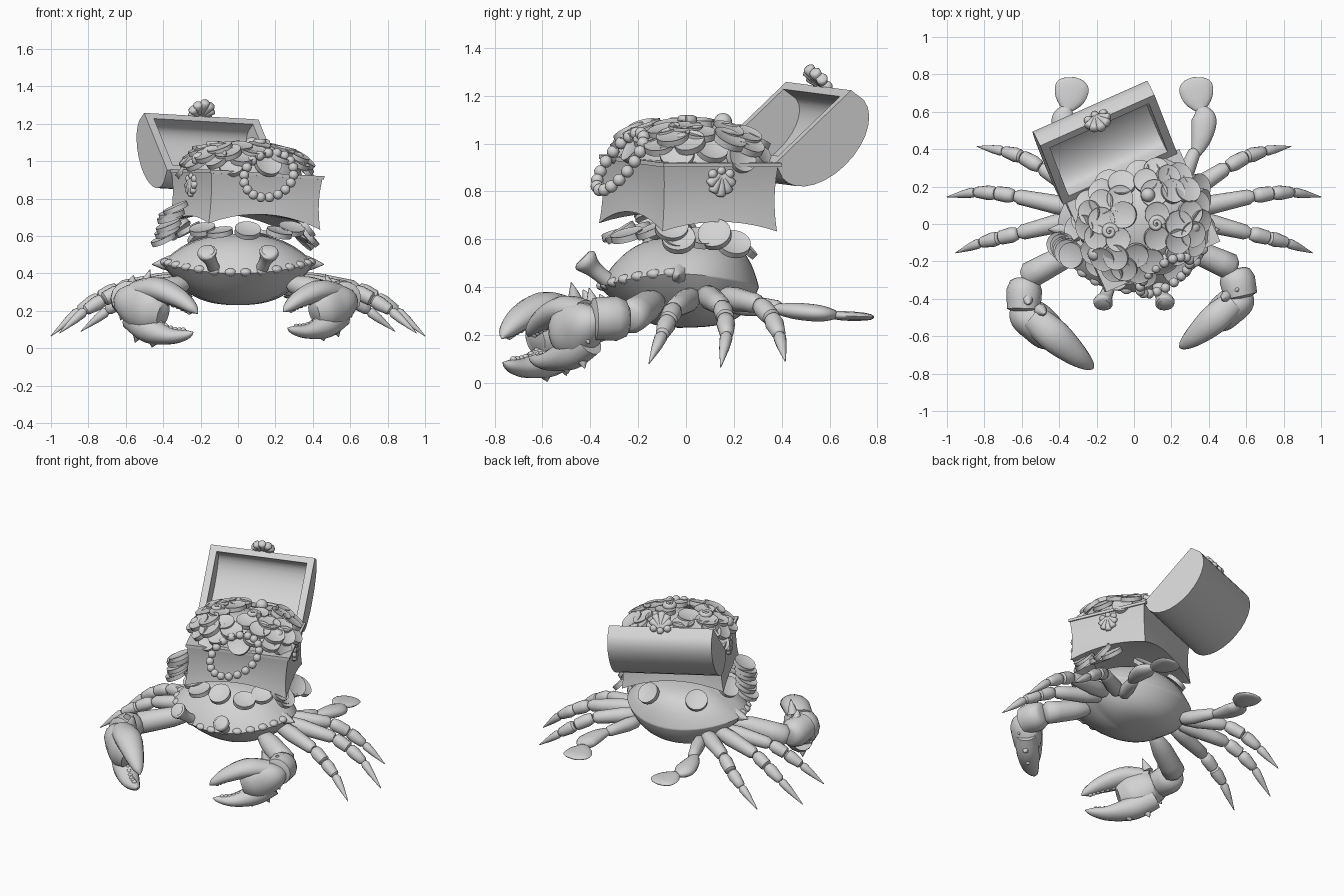
import bpy, bmesh, math, random
from mathutils import Matrix, Vector

random.seed(4)
cube = bpy.data.objects.get("Cube")
if cube:
    bpy.data.objects.remove(cube)

grey = bpy.data.materials.new("plain grey")
grey.use_nodes = True
grey.diffuse_color = (0.65, 0.65, 0.65, 1)
grey.node_tree.nodes["Principled BSDF"].inputs["Base Color"].default_value = grey.diffuse_color


def finish(name, bm, angle=40):
    bmesh.ops.recalc_face_normals(bm, faces=bm.faces)
    mesh = bpy.data.meshes.new(name)
    bm.to_mesh(mesh)
    bm.free()
    mesh.materials.append(grey)
    ob = bpy.data.objects.new(name, mesh)
    bpy.context.collection.objects.link(ob)
    for o in bpy.context.selected_objects:
        o.select_set(False)
    ob.select_set(True)
    bpy.context.view_layer.objects.active = ob
    bpy.ops.object.shade_smooth_by_angle(angle=math.radians(angle))


def spline(rows, steps=5):
    """Smooth rows of (x, y, z, width, height)."""
    out = []
    for i in range(len(rows) - 1):
        a, b, c, d = (rows[max(i - 1, 0)], rows[i], rows[i + 1], rows[min(i + 2, len(rows) - 1)])
        for k in range(steps):
            t = k / steps
            out.append([q + 0.5 * t * (r - p + t * (2 * p - 5 * q + 4 * r - s + t * (3 * (q - r) + s - p)))
                        for p, q, r, s in zip(a, b, c, d)])
    return out + [list(rows[-1])]


def loft(bm, rows, n=14):
    pts = [Vector(r[:3]) for r in rows]
    rings = []
    for i, r in enumerate(rows):
        t = (pts[min(i + 1, len(pts) - 1)] - pts[max(i - 1, 0)]).normalized()
        side = t.cross(Vector((1, 0, 0)) if abs(t.z) > 0.95 else Vector((0, 0, 1))).normalized()
        up = side.cross(t)
        w, h = max(r[3], 0.002), max(r[4], 0.002)
        rings.append([bm.verts.new(pts[i] + side * w * math.cos(a) + up * h * math.sin(a))
                      for a in (2 * math.pi * k / n for k in range(n))])
    for r0, r1 in zip(rings, rings[1:]):
        for k in range(n):
            bm.faces.new((r0[k], r0[(k + 1) % n], r1[(k + 1) % n], r1[k]))
    bm.faces.new(rings[0])
    bm.faces.new(rings[-1])


def segment(bm, a, b, r0, r1, tip=False):
    """Swollen limb segment, or a pointed one."""
    a, b = Vector(a), Vector(b)
    shape = ((0, .6), (.08, .9), (.35, 1.08), (.7, 1), (.92, .95), (1, .6))
    if tip:
        shape = ((0, .7), (.1, 1), (.4, .9), (.75, .5), (1, .03))
    loft(bm, [(*a.lerp(b, t), (r0 + (r1 - r0) * t) * s, (r0 + (r1 - r0) * t) * s) for t, s in shape])


def spike(bm, p, d, r):
    p, d = Vector(p), Vector(d)
    loft(bm, [(*p, r, r), (*(p + d * .5), r * .6, r * .6), (*(p + d), 0, 0)], 8)


def ball(bm, p, r, scale=(1, 1, 1), m=Matrix()):
    bmesh.ops.create_uvsphere(bm, u_segments=16, v_segments=10, radius=r,
                              matrix=m @ Matrix.Translation(p) @ Matrix.Diagonal((*scale, 1)))


# carapace: lens-shaped shell with a blunt back, drooping knobbly front rim and side points
bm = bmesh.new()
bmesh.ops.create_uvsphere(bm, u_segments=48, v_segments=28, radius=1)
for v in bm.verts:
    x, y, z = v.co
    p = 2.4 + 3.5 * max(0, y)
    lens = 1 - min(1, math.hypot(x, y)) ** p
    edge = .455 - .055 * y * y
    v.co = (x * .41, y * .335 - .03, edge + ((.61 if z > 0 else .23) - edge) * lens)
for s in (-1, 1):
    spike(bm, (s * .36, -.03, .453), (s * .1, 0, -.005), .045)
    for deg in range(-84, -5, 13):
        c, d = math.cos(math.radians(deg)), math.sin(math.radians(deg))
        ball(bm, (s * .385 * c, -.03 + .315 * d, .46 - .055 * d * d), .027, (1.2, 1.2, .8))
finish("carapace", bm, 60)

# eye stalks
for s, side in ((-1, "right"), (1, "left")):
    bm = bmesh.new()
    loft(bm, spline([(s * .115, -.27, .39, .04, .04), (s * .13, -.33, .43, .033, .033),
                     (s * .15, -.385, .475, .036, .036), (s * .165, -.42, .51, .053, .053),
                     (s * .167, -.432, .522, .04, .04)]))
    finish(side + "_eye_stalk", bm)

# three pairs of walking legs and one pair of paddles
legs = {"rear": ((.26, .15, .36), (.5, .305, .33), (.6, .36, .27), (.7, .39, .2), (.84, .415, .09)),
        "middle": ((.3, .08, .37), (.64, .15, .32), (.74, .165, .27), (.85, .17, .2), (1, .145, .065)),
        "front": ((.3, .03, .36), (.62, -.05, .31), (.72, -.075, .26), (.82, -.1, .2), (.955, -.155, .08))}
for s, side in ((-1, "right"), (1, "left")):
    for name, joints in legs.items():
        bm = bmesh.new()
        j = [(s * x, y, z) for x, y, z in joints]
        segment(bm, j[0], j[1], .05, .042)
        segment(bm, j[1], j[2], .038, .04)
        segment(bm, j[2], j[3], .04, .03)
        segment(bm, j[3], j[4], .028, .018, tip=True)
        finish(f"{side}_{name}_leg", bm)
    bm = bmesh.new()
    segment(bm, (s * .24, .18, .33), (s * .33, .4, .31), .045, .035)
    loft(bm, spline([(s * .33, .37, .31, .025, .02), (s * .36, .46, .3, .055, .035),
                     (s * .375, .56, .29, .066, .035), (s * .36, .62, .285, .03, .02)]))
    loft(bm, spline([(s * .36, .6, .285, .02, .015), (s * .345, .66, .28, .075, .02),
                     (s * .33, .73, .277, .09, .018), (s * .322, .77, .275, .06, .012),
                     (s * .32, .785, .275, .004, .004)]))
    finish(side + "_paddle", bm, 60)


# claws: the right one is larger, the left one mirrored and reduced
def claw(side, k, place, base, elbow):
    bm = bmesh.new()

    def part(rows):
        loft(bm, spline([(*place(*r[:3]), r[3] * k, r[4] * k) for r in rows]))
    segment(bm, base, elbow, .05, .078)
    segment(bm, elbow, place(-.59, -.47, .27), .085, .095)
    part([(-.6, -.42, .27, .06, .05), (-.575, -.48, .25, .098, .1), (-.515, -.53, .225, .105, .135),
          (-.45, -.59, .2, .095, .125), (-.4, -.63, .18, .05, .07)])
    upper = [(-.54, -.5, .3, .075, .06), (-.43, -.595, .315, .088, .065),
             (-.32, -.69, .27, .066, .052), (-.245, -.75, .215, .035, .03), (-.215, -.77, .185, .003, .003)]
    lower = [(-.56, -.48, .17, .07, .08), (-.47, -.57, .1, .08, .075),
             (-.36, -.67, .065, .06, .045), (-.275, -.735, .072, .03, .025), (-.24, -.765, .085, .003, .003)]
    part(upper)
    part(lower)
    # teeth on the biting edges
    for rows, sign in ((upper, -1), (lower, 1)):
        for r in spline(rows, 4)[5:12]:
            ball(bm, place(r[0], r[1], r[2] + sign * r[4] * .9), .015 * k)
    # spines on wrist, palm and lower edge
    for p, d in (((-.5, -.46, .33), (.03, -.02, .09)), ((-.57, -.4, .33), (.01, -.03, .06)),
                 ((-.6, -.5, .2), (-.03, .02, -.05)), ((-.53, -.52, .09), (-.02, .02, -.06)),
                 ((-.45, -.59, .045), (-.01, .01, -.04))):
        q = Vector(place(*p))
        spike(bm, q, Vector(place(*(Vector(p) + Vector(d)))) - q, .036 * k)
    finish(side + "_claw", bm, 50)


claw("right", 1, lambda x, y, z: (x, y, z), (-.27, -.12, .35), (-.585, -.29, .26))
claw("left", .9, lambda x, y, z: (.6 - .88 * (x + .62), -.37 + .88 * (y + .44), .25 + .86 * (z - .25)),
     (.27, -.12, .35), (.54, -.24, .27))

# chest body: slightly waisted box with arched lower edges
chest = Matrix.Translation((.04, .015, .79)) @ Matrix.Rotation(math.radians(24), 4, 'Z') \
    @ Matrix.Rotation(math.radians(3), 4, 'Y')
bm = bmesh.new()
bmesh.ops.create_cube(bm, size=2)
bmesh.ops.subdivide_edges(bm, edges=bm.edges[:], cuts=9, use_grid_fill=True)
for v in bm.verts:
    x, y, z = v.co
    waist = 1 - .035 * (1 - z * z)
    lift = (.065 * (1 - x * x) + .04 * x * x * (1 - y * y)) * (1 - z) / 2
    v.co = chest @ Vector((x * .327 * waist, y * .262 * waist - .004, z * .14 + lift))
finish("chest_body", bm)
bm = bmesh.new()
bmesh.ops.create_cube(bm, size=1, matrix=chest @ Matrix.Translation((0, 0, .138))
                      @ Matrix.Diagonal((.668, .54, .018, 1)))
finish("chest_rim", bm)

# lid: hollow arched shell, hinged open
lid = chest @ Matrix.Translation((-.02, .25, .145)) @ Matrix.Rotation(math.radians(42), 4, 'X')


def lid_side(x, inset):
    arc = [(.228 - (.245 - inset) * math.cos(math.pi * i / 14),
            -.07 - (.15 - inset) * math.sin(math.pi * i / 14)) for i in range(15)]
    outline = [(inset, 0)] + arc + [(.456 - inset, 0)]
    return [bm.verts.new(lid @ Vector((x, y, z))) for y, z in outline]


bm = bmesh.new()
o0, o1 = lid_side(-.335, 0), lid_side(.335, 0)
i0, i1 = lid_side(-.29, .042), lid_side(.29, .042)
for a, b in ((o0, o1), (i0, i1)):
    for k in range(len(a) - 1):
        bm.faces.new((a[k], a[k + 1], b[k + 1], b[k]))
    bm.faces.new(a)
    bm.faces.new(b)
rim = [(o0[0], i0[0]), (o0[-1], i0[-1]), (o1[-1], i1[-1]), (o1[0], i1[0])]
for k in range(4):
    (a, b), (c, d) = rim[k], rim[(k + 1) % 4]
    bm.faces.new((a, c, d, b))
finish("chest_lid", bm, 30)


# scallop ornaments: a clasp on the lid and one on each end of the chest
def scallop(name, m, r):
    bm = bmesh.new()
    for deg in range(-70, 71, 35):
        a = math.radians(deg)
        reach = r * (1 - .12 * abs(a))
        segment(bm, m @ Vector((0, -r * .4, 0)),
                m @ Vector((math.sin(a) * reach, math.cos(a) * reach, 0)), r * .16, r * .34)
    for s in (-1, 1):
        ball(bm, (s * r * .55, -r * .35, 0), r * .3, m=m)
    ball(bm, (0, -r * .55, 0), r * .28, m=m)
    finish(name, bm, 60)


scallop("lid_clasp", lid @ Matrix.Translation((0, .47, .015)) @ Matrix.Rotation(math.pi / 2, 4, 'X'), .08)
for s, side in ((-1, "right"), (1, "left")):
    scallop(side + "_chest_scallop", chest @ Matrix.Translation((s * .318, 0, .075))
            @ Matrix.Rotation(s * math.pi / 2, 4, 'Z') @ Matrix.Rotation(-math.pi / 2, 4, 'X'), .07)


# coins
def coin(bm, p, normal, r=.07):
    m = Matrix.Translation(p) @ Vector(normal).to_track_quat('Z', 'Y').to_matrix().to_4x4()
    new = bmesh.ops.create_cone(bm, cap_ends=True, segments=24, radius1=r, radius2=r, depth=.028, matrix=m)
    caps = [f for f in {f for v in new["verts"] for f in v.link_faces} if len(f.verts) > 4]
    bmesh.ops.inset_individual(bm, faces=caps, thickness=.008, depth=-.004)


def jitter(k):
    return Vector([random.uniform(-k, k) for _ in range(3)])


def square(t):
    return math.copysign(abs(t) ** .75, t)


bm = bmesh.new()
ball(bm, (0, 0, .13), 1, (.31, .255, .15), chest)
finish("treasure_heap", bm)
bm = bmesh.new()
count = 44
for i in range(count):
    h = 1 - (i + .5) / count
    r, a = math.sqrt(1 - h * h), i * 2.39996
    c, d = r * math.cos(a), r * math.sin(a)
    p = chest @ Vector((.315 * square(c), .262 * square(d), .155 + .14 * h ** .7))
    coin(bm, p, chest.to_3x3() @ Vector((c * .6, d * .6, h + .4)) + jitter(.18), random.uniform(.064, .074))
finish("heap_coins", bm, 30)

# coins spilled between the chest and the carapace
bm = bmesh.new()
for i in range(9):
    a = math.radians(-185 + 26 * i)
    p = Vector((.02 + .32 * math.cos(a), -.02 + .25 * math.sin(a), .615)) + jitter(.025)
    coin(bm, p, Vector((math.cos(a) * .5, math.sin(a) * .5, 1)) + jitter(.3))
for i in range(6):
    coin(bm, Vector((-.39 + .01 * i, -.12 - .01 * i, .59 + .032 * i)) + jitter(.012),
         Vector((-.35, -.15, 1)) + jitter(.12))
for p in ((.36, .12, .62), (.35, .2, .58), (.38, -.03, .6), (.36, -.06, .65)):
    coin(bm, p, Vector((.7, 0, .7)) + jitter(.2))
coin(bm, (.12, .24, .575), (.1, .8, .8))
coin(bm, (-.2, .17, .585), (-.4, .6, .8))
finish("spilled_coins", bm, 30)

# pearl necklace draped over the front, loose pearls and curled shells on the heap
bm = bmesh.new()
for i in range(18):
    a = 2 * math.pi * i / 18
    ball(bm, Vector((.165, -.275, .925)) + Vector((.132, .06, 0)) * math.cos(a)
         + Vector((.02, .078, .12)) * math.sin(a), .026)
finish("pearl_necklace", bm)
bm = bmesh.new()
for p in ((.32, -.015, 1.01), (-.21, -.16, 1.01), (.075, .155, 1.09)):
    ball(bm, p, .038)
finish("loose_pearls", bm)
bm = bmesh.new()
for cx, cy, cz in ((-.13, -.04, 1.085), (.12, 0, 1.095)):
    rows = []
    for i in range(33):
        a, f = i * .4, 1 - i / 33
        rows.append((cx + .035 * f * math.cos(a), cy + .035 * f * math.sin(a), cz + .02 * (1 - f),
                     .015 * f + .004, .02 * f + .004))
    loft(bm, rows, 8)
finish("curled_shells", bm, 60)
